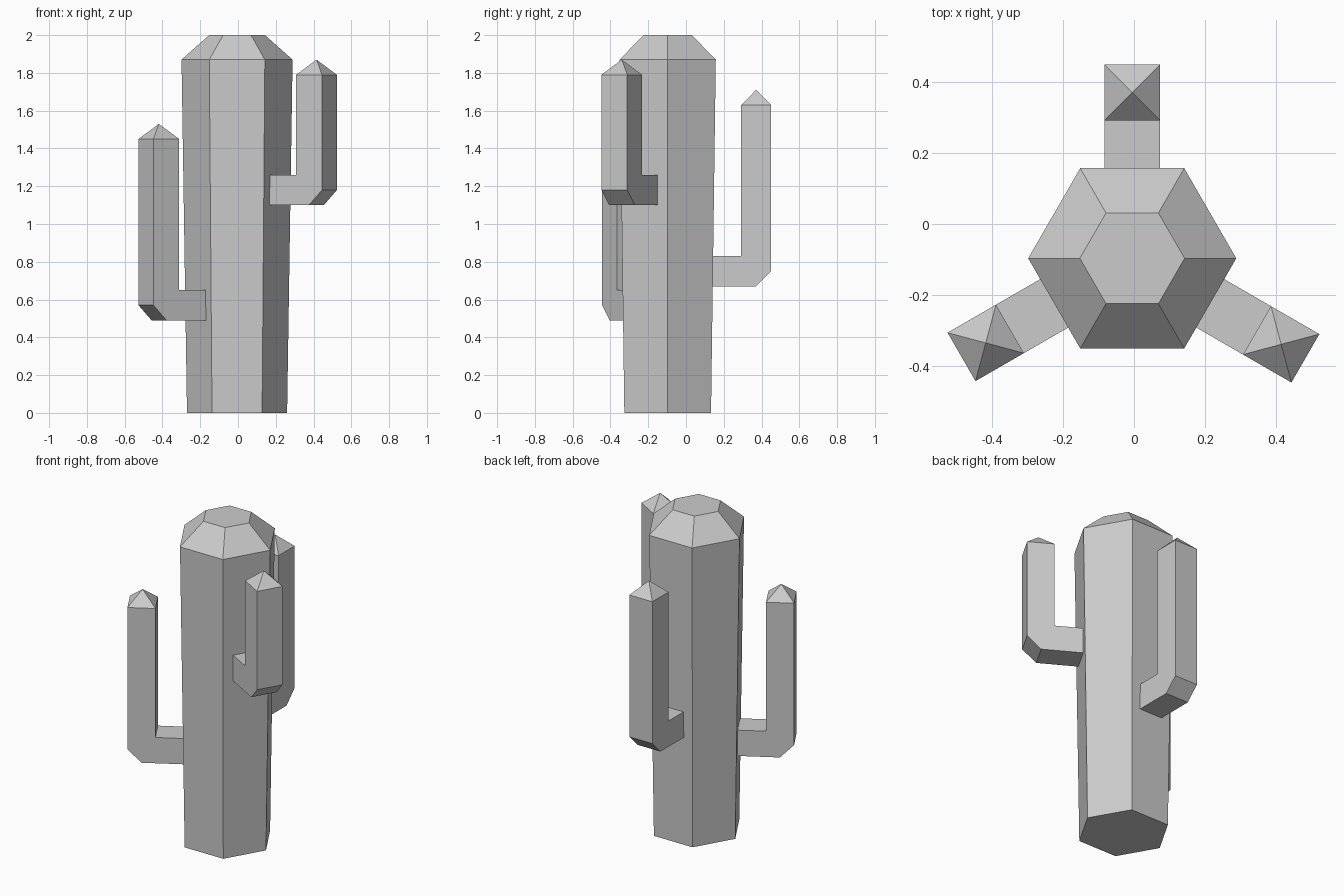
import bpy, bmesh
from math import cos, sin, radians
from mathutils import Vector

if "Cube" in bpy.data.objects:
    bpy.data.objects.remove(bpy.data.objects["Cube"])

CX, CY = -0.005, -0.097   # trunk axis
HALF = 0.079              # half the arm width


def make_object(name, bm):
    bmesh.ops.recalc_face_normals(bm, faces=bm.faces[:])
    mesh = bpy.data.meshes.new(name)
    bm.to_mesh(mesh)
    bm.free()
    obj = bpy.data.objects.new(name, mesh)
    obj.location = (CX, CY, 0)
    bpy.context.collection.objects.link(obj)
    return obj


def trunk(name, profile, sides=6):
    # Stack of hexagonal rings, capped at both ends
    bm = bmesh.new()
    rings = [[bm.verts.new((r * cos(radians(360 / sides * i)),
                            r * sin(radians(360 / sides * i)), z))
              for i in range(sides)] for r, z in profile]
    for a, b in zip(rings, rings[1:]):
        for i in range(sides):
            j = (i + 1) % sides
            bm.faces.new((a[i], a[j], b[j], b[i]))
    bm.faces.new(rings[0])
    bm.faces.new(rings[-1])
    make_object(name, bm)


def arm(name, angle, outer, low, top):
    # Elbow outline swept across the arm width, with a pyramid tip
    inner, base, cut = outer - 2 * HALF, 0.23, 0.08
    outline = [(base, low), (outer - cut, low), (outer, low + cut), (outer, top),
               (inner, top), (inner, low + 0.16), (base, low + 0.16)]
    bm = bmesh.new()
    left, right = [[bm.verts.new((x, s * HALF, z)) for x, z in outline] for s in (1, -1)]
    bm.faces.new(left)
    bm.faces.new(right)
    for i in range(len(outline)):
        j = (i + 1) % len(outline)
        quad = bm.faces.new((left[i], left[j], right[j], right[i]))
        if i == 3:
            cap = quad
    tip = bmesh.ops.poke(bm, faces=[cap])["verts"][0]
    tip.co += Vector((0, 0, 0.08))
    make_object(name, bm).rotation_euler.z = radians(angle)


trunk("cactus_trunk", [(0.265, 0), (0.294, 1.87), (0.148, 2.0)])
arm("back_arm", 90, 0.547, 0.67, 1.63)
arm("right_arm", -30, 0.565, 1.10, 1.79)
arm("left_arm", 210, 0.557, 0.49, 1.45)
